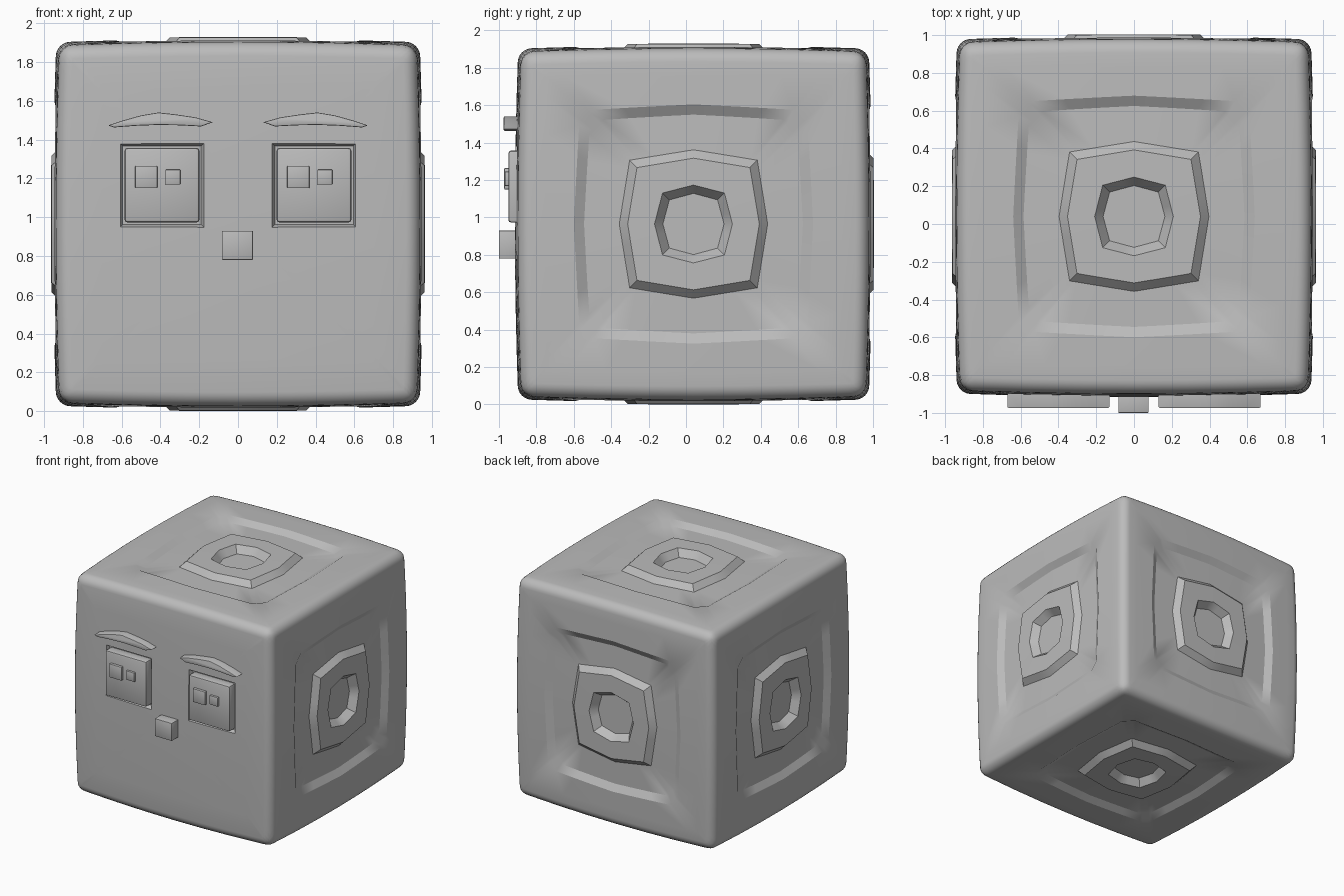
import bpy, bmesh, math
from mathutils import Vector

if "Cube" in bpy.data.objects:
    bpy.data.objects.remove(bpy.data.objects["Cube"])

CENTRE = Vector((0, 0.04, 0.965))
HALF, BULGE, CORE = 0.955, 0.018, 0.925

grey = bpy.data.materials.new("plain grey")
grey.diffuse_color = (0.5, 0.5, 0.5, 1)
grey.use_nodes = True
grey.node_tree.nodes["Principled BSDF"].inputs["Base Color"].default_value = grey.diffuse_color


def finish(bm, name, angle=30):
    """Turn a bmesh into a shaded grey object."""
    bmesh.ops.recalc_face_normals(bm, faces=bm.faces)
    me = bpy.data.meshes.new(name)
    bm.to_mesh(me)
    bm.free()
    me.materials.append(grey)
    ob = bpy.data.objects.new(name, me)
    bpy.context.collection.objects.link(ob)
    shade(ob, angle)
    return ob


def shade(ob, angle):
    bpy.ops.object.select_all(action='DESELECT')
    ob.select_set(True)
    bpy.context.view_layer.objects.active = ob
    bpy.ops.object.shade_smooth_by_angle(angle=math.radians(angle))


def block(name, x, z, w, h, y0, y1, bevel=0.01):
    """Box centred on x, z with front at y0 and back at y1."""
    bm = bmesh.new()
    bmesh.ops.create_cube(bm, size=1)
    for v in bm.verts:
        v.co = (x + v.co.x * w, (y0 + y1) / 2 + v.co.y * (y1 - y0), z + v.co.z * h)
    if bevel:
        bmesh.ops.bevel(bm, geom=bm.edges[:], offset=bevel, segments=2,
                        profile=0.5, affect='EDGES')
    return finish(bm, name)


# Rounded, slightly bulging cube surface
def surface(p):
    core = Vector([max(-CORE, min(CORE, c)) for c in p])
    q = core + (p - core).normalized() * (1 - CORE)
    sq = q.dot(q)
    return Vector([c * (HALF - BULGE * (sq - c * c)) for c in q])


# Directions around a square, denser near its corners
half = [0.3, 0.6, 0.87, 0.93, 0.97]
ts = [-1] + [-t for t in reversed(half)] + [0] + half
square = []
for k in range(4):
    for t in ts:
        a, b = t, 1
        for _ in range(k):
            a, b = b, -a
        square.append((a, b, abs(t)))


def ring_scale(m, c, d, t):
    """Ray length to a polygon with side middle m and corner (c, d)."""
    s = m / (1 - (d - m) / c * t)
    return min(s, (c + d) / (1 + t))


# Rings: side middle, corner, height
round_rings = [(CORE + (1 - CORE) * math.tan(math.radians(g)),) * 3 + (0,)
               for g in (45, 30, 15, 0)]
step_rings = [(0.80, 0.80, 0.80, 0),
              (0.645, 0.54, 0.62, 0), (0.59, 0.49, 0.565, -0.035),
              (0.40, 0.345, 0.345, -0.035), (0.355, 0.305, 0.305, 0.01),
              (0.21, 0.167, 0.167, 0.01), (0.165, 0.13, 0.13, -0.05)]
step_rings = [(m / 0.945, c / 0.945, d / 0.945, h) for m, c, d, h in step_rings]
plain_rings = [(s, s, s, 0) for s in (0.75, 0.5, 0.25, 0.08)]

# Body: one panel per side, welded along the rounded edges
bm = bmesh.new()
for axis in range(3):
    for sign in (-1, 1):
        front = axis == 1 and sign == -1
        loops = []
        for m, c, d, h in round_rings + (plain_rings if front else step_rings):
            loop = []
            for a, b, t in square:
                s = m if m == c else ring_scale(m, c, d, t)
                p = Vector((0, 0, 0))
                p[axis] = sign
                p[(axis + 1) % 3] = a * s
                p[(axis + 2) % 3] = b * s
                q = surface(p)
                q[axis] += sign * h
                loop.append(bm.verts.new(q + CENTRE))
            loops.append(loop)
        n = len(square)
        for A, B in zip(loops, loops[1:]):
            for i in range(n):
                j = (i + 1) % n
                bm.faces.new((A[i], A[j], B[j], B[i]))
        bm.faces.new(loops[-1])
bmesh.ops.remove_doubles(bm, verts=bm.verts, dist=0.0005)
body = finish(bm, "cube_body")

EYE_X, EYE_Z = 0.392, 1.165

# Tapered eye sockets cut into the front
for side in (-1, 1):
    cutter = block("socket_cutter", side * EYE_X, EYE_Z, 0.46, 0.46, -0.95, -0.875, 0)
    for v in cutter.data.vertices:
        if v.co.y > -0.9:
            v.co.x = side * EYE_X + (v.co.x - side * EYE_X) * 0.88
            v.co.z = EYE_Z + (v.co.z - EYE_Z) * 0.88
    mod = body.modifiers.new("socket", 'BOOLEAN')
    mod.operation, mod.solver, mod.object = 'DIFFERENCE', 'EXACT', cutter
    bpy.context.view_layer.objects.active = body
    bpy.ops.object.modifier_apply(modifier=mod.name)
    bpy.data.objects.remove(cutter)
shade(body, 30)

# Eyes, pupils and eyebrows
brow = [(0.13, 1.49), (0.22, 1.515), (0.32, 1.53), (0.41, 1.54), (0.50, 1.525),
        (0.60, 1.497), (0.67, 1.473), (0.64, 1.463), (0.52, 1.472), (0.41, 1.476),
        (0.30, 1.474), (0.19, 1.468)]
for side, label in ((-1, "left"), (1, "right")):
    x = side * EYE_X
    block(label + "_eye", x, EYE_Z, 0.385, 0.385, -0.95, -0.86, 0.015)
    block(label + "_large_pupil", x - 0.081, 1.207, 0.115, 0.115, -0.972, -0.94, 0.005)
    block(label + "_small_pupil", x + 0.056, 1.207, 0.077, 0.077, -0.968, -0.94, 0.004)

    bm = bmesh.new()
    face = bm.faces.new([bm.verts.new((side * px, -0.975, pz)) for px, pz in brow])
    ext = bmesh.ops.extrude_face_region(bm, geom=[face])
    for v in ext["geom"]:
        if isinstance(v, bmesh.types.BMVert):
            v.co.y = -0.89
    rim = [e for e in bm.edges if all(v.co.y < -0.97 for v in e.verts)]
    bmesh.ops.bevel(bm, geom=rim, offset=0.006, segments=2, profile=0.5, affect='EDGES')
    finish(bm, label + "_eyebrow", 40)

# Nose
block("nose", -0.003, 0.855, 0.16, 0.15, -1.0, -0.88, 0.004)
